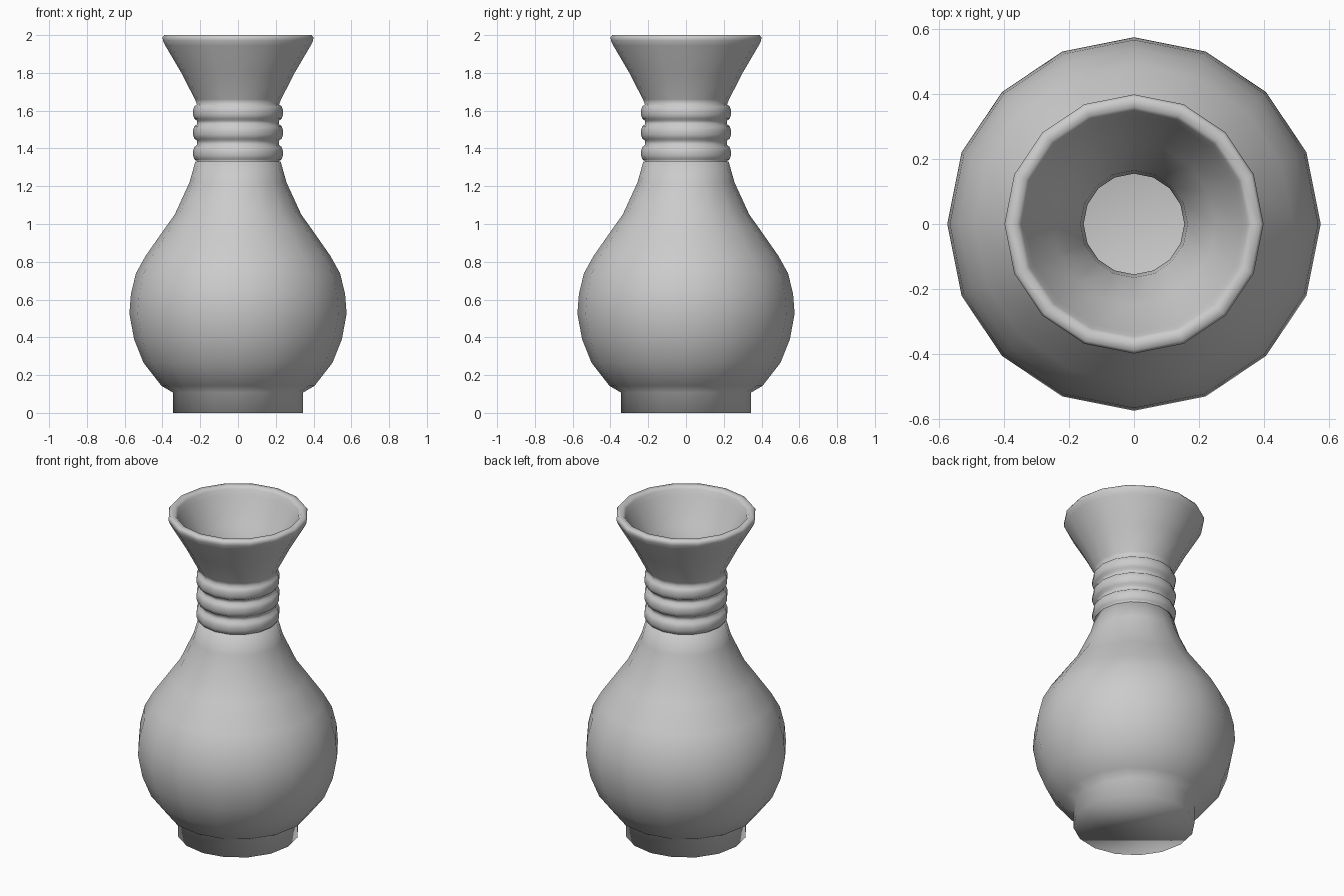
import bpy, bmesh, math

SIDES = 16

# Outer wall from foot to lip (radius, height)
outer = [(0.345, 0.0), (0.345, 0.108), (0.405, 0.143), (0.50, 0.265), (0.55, 0.39),
         (0.575, 0.525), (0.567, 0.63), (0.54, 0.74), (0.49, 0.83), (0.385, 0.98),
         (0.335, 1.05), (0.257, 1.22), (0.226, 1.33)]
# Three rounded neck rings
for z in (1.375, 1.485, 1.59):
    outer += [(0.217, z - 0.043), (0.231, z - 0.033), (0.238, z - 0.012),
              (0.238, z + 0.012), (0.231, z + 0.033), (0.217, z + 0.043)]
# Flared mouth with a rounded lip
outer += [(0.228, 1.66), (0.30, 1.80), (0.385, 1.945), (0.398, 1.972),
          (0.399, 1.988), (0.39, 2.0)]
# Inner wall from lip down to floor
inner = [(0.36, 2.0), (0.348, 1.985), (0.335, 1.95), (0.25, 1.80), (0.165, 1.64), (0.155, 1.55),
         (0.155, 1.36), (0.19, 1.22), (0.27, 1.05), (0.43, 0.83), (0.50, 0.63),
         (0.51, 0.525), (0.44, 0.265), (0.34, 0.143), (0.29, 0.11)]

bm = bmesh.new()
rings = []
for r, z in outer + inner:
    rings.append([bm.verts.new((r * math.cos(2 * math.pi * i / SIDES),
                                r * math.sin(2 * math.pi * i / SIDES), z))
                  for i in range(SIDES)])
for a, b in zip(rings, rings[1:]):
    for i in range(SIDES):
        j = (i + 1) % SIDES
        bm.faces.new((a[i], a[j], b[j], b[i]))
# Base and inside floor
bm.faces.new(rings[0][::-1])
bm.faces.new(rings[-1])
for f in bm.faces:
    f.smooth = True

mesh = bpy.data.meshes.new("vase")
bm.to_mesh(mesh)
bm.free()
vase = bpy.data.objects.new("vase", mesh)
bpy.context.collection.objects.link(vase)

grey = bpy.data.materials.new("light grey")
grey.diffuse_color = (0.6, 0.6, 0.6, 1)
mesh.materials.append(grey)
